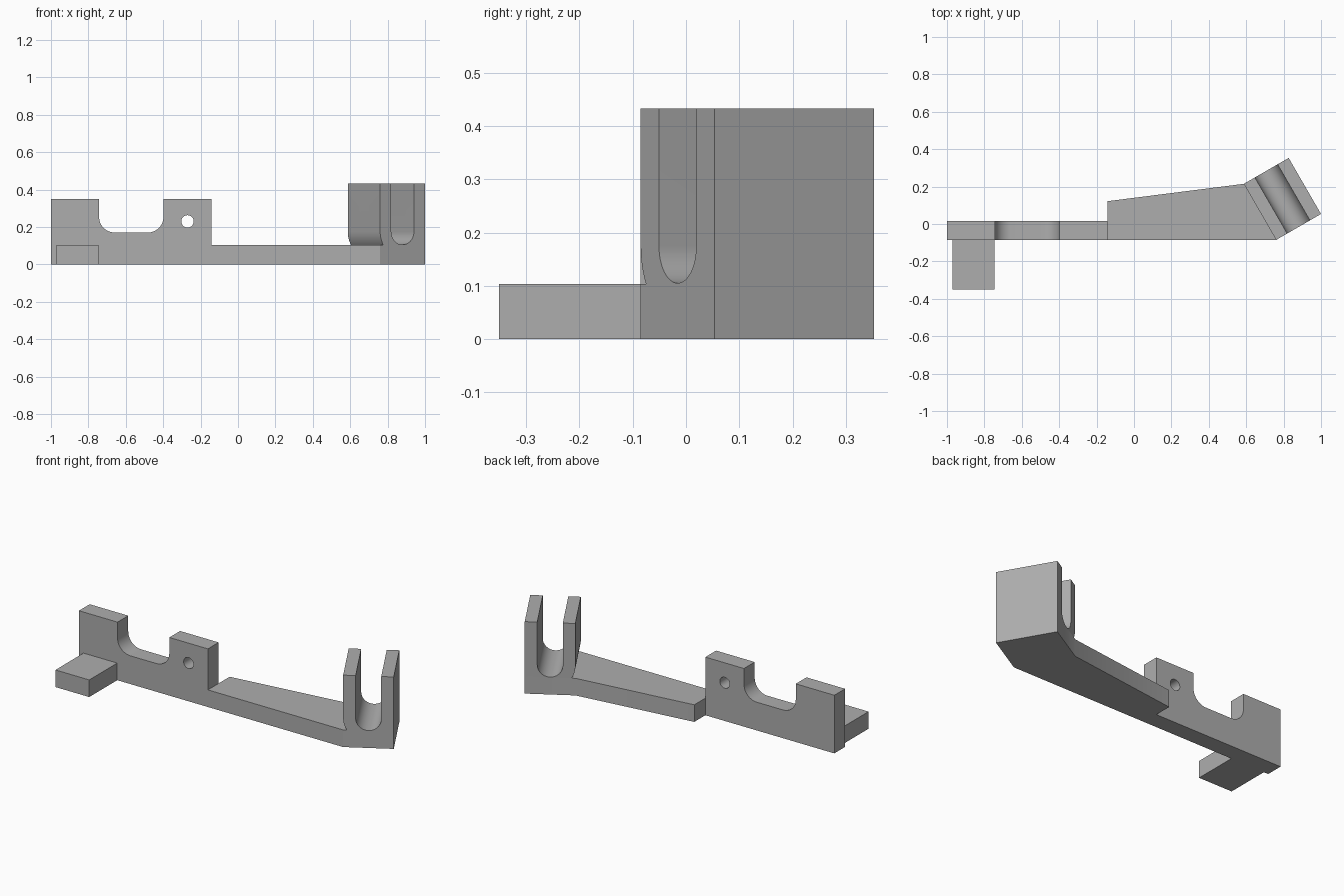
import bpy, bmesh
from math import pi, cos, sin, asin, radians
from mathutils import Matrix, Vector

if "Cube" in bpy.data.objects:
    bpy.data.objects.remove(bpy.data.objects["Cube"])

grey = bpy.data.materials.new("plain grey")
grey.diffuse_color = (0.42, 0.42, 0.42, 1)
grey.use_nodes = True
grey.node_tree.nodes["Principled BSDF"].inputs["Base Color"].default_value = grey.diffuse_color


def arc(cx, cy, r, a0, a1, n):
    """Points along an arc, angles in radians."""
    return [(cx + r * cos(a0 + (a1 - a0) * i / n), cy + r * sin(a0 + (a1 - a0) * i / n))
            for i in range(n + 1)]


def prism(name, outline, depth, matrix):
    """Extrude a flat outline along local z, then place it."""
    bm = bmesh.new()
    face = bm.faces.new([bm.verts.new((x, y, 0)) for x, y in outline])
    top = bmesh.ops.extrude_face_region(bm, geom=[face])["geom"]
    bmesh.ops.translate(bm, vec=(0, 0, depth),
                        verts=[v for v in top if isinstance(v, bmesh.types.BMVert)])
    bm.transform(matrix)
    bmesh.ops.recalc_face_normals(bm, faces=bm.faces[:])
    mesh = bpy.data.meshes.new(name)
    bm.to_mesh(mesh)
    bm.free()
    mesh.materials.append(grey)
    obj = bpy.data.objects.new(name, mesh)
    bpy.context.collection.objects.link(obj)
    return obj


def drill(obj, centre, axis, radius):
    """Cut a round through-hole."""
    turn = Vector(axis).to_track_quat('Z', 'Y').to_matrix().to_4x4()
    cutter = prism("drill", arc(0, 0, radius, 0, 2 * pi, 40)[:-1], 0.8,
                   Matrix.Translation(centre) @ turn @ Matrix.Translation((0, 0, -0.4)))
    mod = obj.modifiers.new("hole", 'BOOLEAN')
    mod.operation, mod.solver, mod.object = 'DIFFERENCE', 'EXACT', cutter
    bpy.context.view_layer.objects.active = obj
    bpy.ops.object.modifier_apply(modifier=mod.name)
    bpy.data.objects.remove(cutter)


FRONT, BACK, BASE = -0.085, 0.017, 0.103
# Upright frame: outline x -> x, outline y -> z, depth -> -y
UPRIGHT = Matrix.Rotation(pi / 2, 4, 'X')

# Mounting plate with a round-cornered notch and two bolt holes
left, right, floor, r = -0.743, -0.398, 0.17, 0.085
notch = (arc(right - r, floor + r, r, 0, -pi / 2, 12)
         + arc(left + r, floor + r, r, -pi / 2, -pi, 12))
plate = prism("mounting_plate",
              [(-1, 0), (-0.141, 0), (-0.141, 0.35), (right, 0.35)] + notch
              + [(left, 0.35), (-1, 0.35)],
              BACK - FRONT, Matrix.Translation((0, BACK, 0)) @ UPRIGHT)
for x in (-0.87, -0.27):
    drill(plate, (x, 0, 0.23), (0, 1, 0), 0.033)

# Foot tab at the front
foot = prism("foot_tab", [(-0.97, -0.351), (-0.745, -0.351), (-0.745, FRONT), (-0.97, FRONT)],
             BASE, Matrix())
drill(foot, (-0.857, -0.234, 0.05), (0, 0, 1), 0.033)

# Clevis frame: u across the fork, v along the slot
corner, width, length = Vector((0.76, FRONT, 0)), 0.277, 0.346
u = Vector((cos(radians(30)), sin(radians(30)), 0))
v = Vector((-u.y, u.x, 0))

# Tapered arm, bent around the clevis base
ends = [corner, corner + u * width, corner + u * width + v * length, corner + v * length]
arm = prism("arm", [(-0.141, FRONT)] + [(p.x, p.y) for p in ends] + [(-0.141, 0.122)],
            BASE, Matrix())

# Clevis fork: U slot, with an outer left side curved concentric to it
mid, rise, slot, top = width / 2, 0.175, 0.07, 0.433
under = asin((rise - BASE) / mid)
fork_outline = ([(width, BASE), (width, top), (mid + slot, top)]
                + arc(mid, rise, slot, 0, -pi, 24)
                + [(mid - slot, top), (0, top)]
                + arc(mid, rise, mid, pi, pi + under, 8))
place = Matrix.Translation(corner + v * length) @ Matrix.Rotation(radians(30), 4, 'Z') @ UPRIGHT
fork = prism("clevis_fork", fork_outline, length, place)
drill(fork, corner + u * mid + v * length / 2 + Vector((0, 0, 0.338)), u, 0.03)

# Smooth the curved walls, keep the edges crisp
for obj in (plate, foot, arm, fork):
    obj.select_set(True)
bpy.context.view_layer.objects.active = fork
bpy.ops.object.shade_smooth_by_angle(angle=radians(25))
